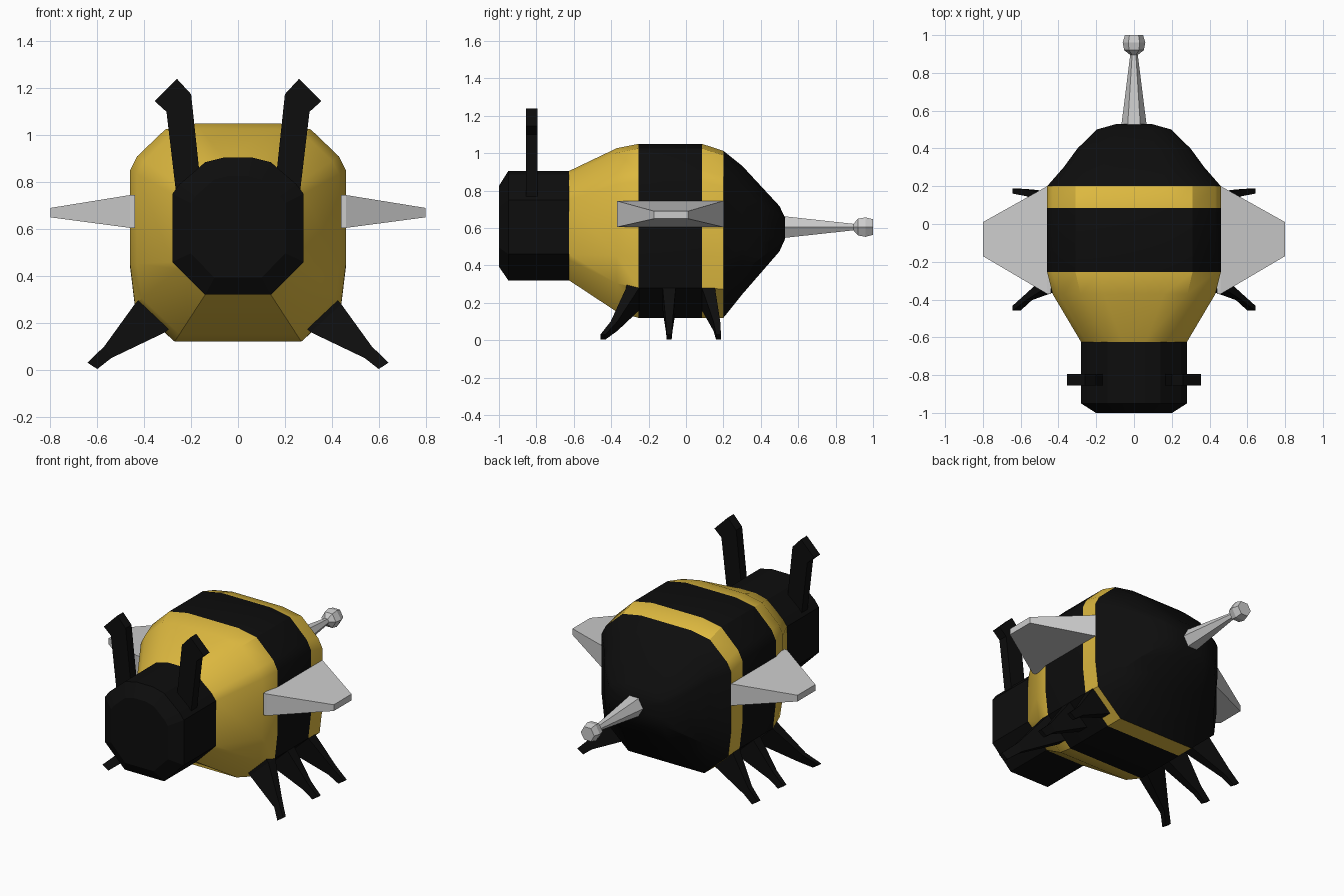
import bpy, bmesh, math

if "Cube" in bpy.data.objects:
    bpy.data.objects.remove(bpy.data.objects["Cube"])


def material(name, col):
    m = bpy.data.materials.new(name)
    m.diffuse_color = (*col, 1)
    m.use_nodes = True
    m.node_tree.nodes["Principled BSDF"].inputs["Base Color"].default_value = m.diffuse_color
    return m


BLACK = material("black", (0.004, 0.004, 0.004))
YELLOW = material("yellow", (0.72, 0.48, 0.05))


def loft(name, rings, mats=(), segment_mats=None, caps=(True, True), smooth=None, mirror=False):
    """Skin a list of equal-length point rings."""
    bm = bmesh.new()
    vr = [[bm.verts.new(p) for p in r] for r in rings]
    n = len(rings[0])
    for k in range(len(vr) - 1):
        for i in range(n):
            j = (i + 1) % n
            f = bm.faces.new((vr[k][i], vr[k][j], vr[k + 1][j], vr[k + 1][i]))
            if segment_mats:
                f.material_index = segment_mats[k]
    if caps[0]:
        bm.faces.new(vr[0][::-1])
    if caps[1]:
        f = bm.faces.new(vr[-1])
        if segment_mats:
            f.material_index = segment_mats[-1]
    bmesh.ops.recalc_face_normals(bm, faces=bm.faces)
    me = bpy.data.meshes.new(name)
    bm.to_mesh(me)
    bm.free()
    ob = bpy.data.objects.new(name, me)
    bpy.context.collection.objects.link(ob)
    for m in mats:
        me.materials.append(m)
    if mirror:
        ob.modifiers.new("mirror", 'MIRROR').use_mirror_merge = False
    if smooth:
        bpy.ops.object.select_all(action='DESELECT')
        ob.select_set(True)
        bpy.context.view_layer.objects.active = ob
        bpy.ops.object.shade_smooth_by_angle(angle=math.radians(smooth))
    return ob


# Right-half outlines (x, z), top to bottom
BODY = [(0.18, 1.05), (0.31, 1.025), (0.43, 0.91), (0.46, 0.85), (0.46, 0.45), (0.44, 0.28), (0.27, 0.12)]
HEAD = [(0.06, 0.905), (0.14, 0.885), (0.25, 0.79), (0.28, 0.75), (0.28, 0.46), (0.25, 0.43), (0.14, 0.32)]


def ring(half, y, sx=1, sz=1, zc=0.6):
    pts = half + [(-x, z) for x, z in reversed(half)]
    return [(x * sx, y, zc + (z - zc) * sz) for x, z in pts]


def blend(t):
    return [(a + (c - a) * t, b + (d - b) * t) for (a, b), (c, d) in zip(HEAD, BODY)]


# Striped body
body = [ring(HEAD, -0.625), ring(blend(0.84), -0.37), ring(BODY, -0.255), ring(BODY, 0.085),
        ring(BODY, 0.2, 1, 0.96, 0.12),
        ring(BODY, 0.3, 0.81, 0.74), ring(BODY, 0.4, 0.65, 0.5), ring(BODY, 0.5, 0.43, 0.26),
        ring(BODY, 0.53, 0.2, 0.12)]
loft("striped_body", body, (YELLOW, BLACK), [0, 0, 1, 0, 1, 1, 1, 1], caps=(False, True), smooth=30)

# Head with chamfered front
loft("head", [ring(HEAD, -1.0, 0.72, 0.74), ring(HEAD, -0.95), ring(HEAD, -0.625)],
     (BLACK,), caps=(True, False))

# Antennae with bent tips
ANT = [(0.16, 0.8), (0.2, 1.175), (0.26, 1.24), (0.355, 1.145), (0.305, 1.1), (0.26, 0.72)]
loft("antennae", [[(x, y, z) for x, z in ANT] for y in (-0.855, -0.795)], (BLACK,), mirror=True)


def box_ring(x, y0, y1, z0, z1):
    return [(x, y0, z0), (x, y1, z0), (x, y1, z1), (x, y0, z1)]


# Tapered wings
loft("wings", [box_ring(0.44, -0.37, 0.2, 0.605, 0.745), box_ring(0.46, -0.37, 0.2, 0.605, 0.745),
               box_ring(0.8, -0.17, 0.01, 0.65, 0.69)], mirror=True)

# Three pairs of legs: upper and lower edge points (x, z) from hip to foot
EDGES = [((0.38, 0.34), (0.25, 0.22)), ((0.44, 0.28), (0.31, 0.16)),
         ((0.57, 0.1), (0.54, 0.05)), ((0.642, 0.03), (0.6, 0.003))]
LEGS = {"front": (-0.28, -0.285, -0.385, -0.445),
        "middle": (-0.09, -0.09, -0.09, -0.09),
        "rear": (0.115, 0.12, 0.165, 0.174)}
for name, ys in LEGS.items():
    rings = []
    for (top, low), y, w in zip(EDGES, ys, (0.035, 0.035, 0.018, 0.013)):
        rings.append([(top[0], y - w, top[1]), (top[0], y + w, top[1]),
                      (low[0], y + w, low[1]), (low[0], y - w, low[1])])
    loft(name + "_legs", rings, (BLACK,), mirror=True)


# Stinger with knob, hexagonal
def hexagon(y, r):
    return [(r * math.cos(a * math.pi / 3), y, 0.605 + r * math.sin(a * math.pi / 3)) for a in range(6)]


loft("stinger", [hexagon(y, r) for y, r in
                 ((0.51, 0.068), (0.53, 0.066), (0.895, 0.02), (0.92, 0.052), (0.96, 0.06), (1.0, 0.048))])
